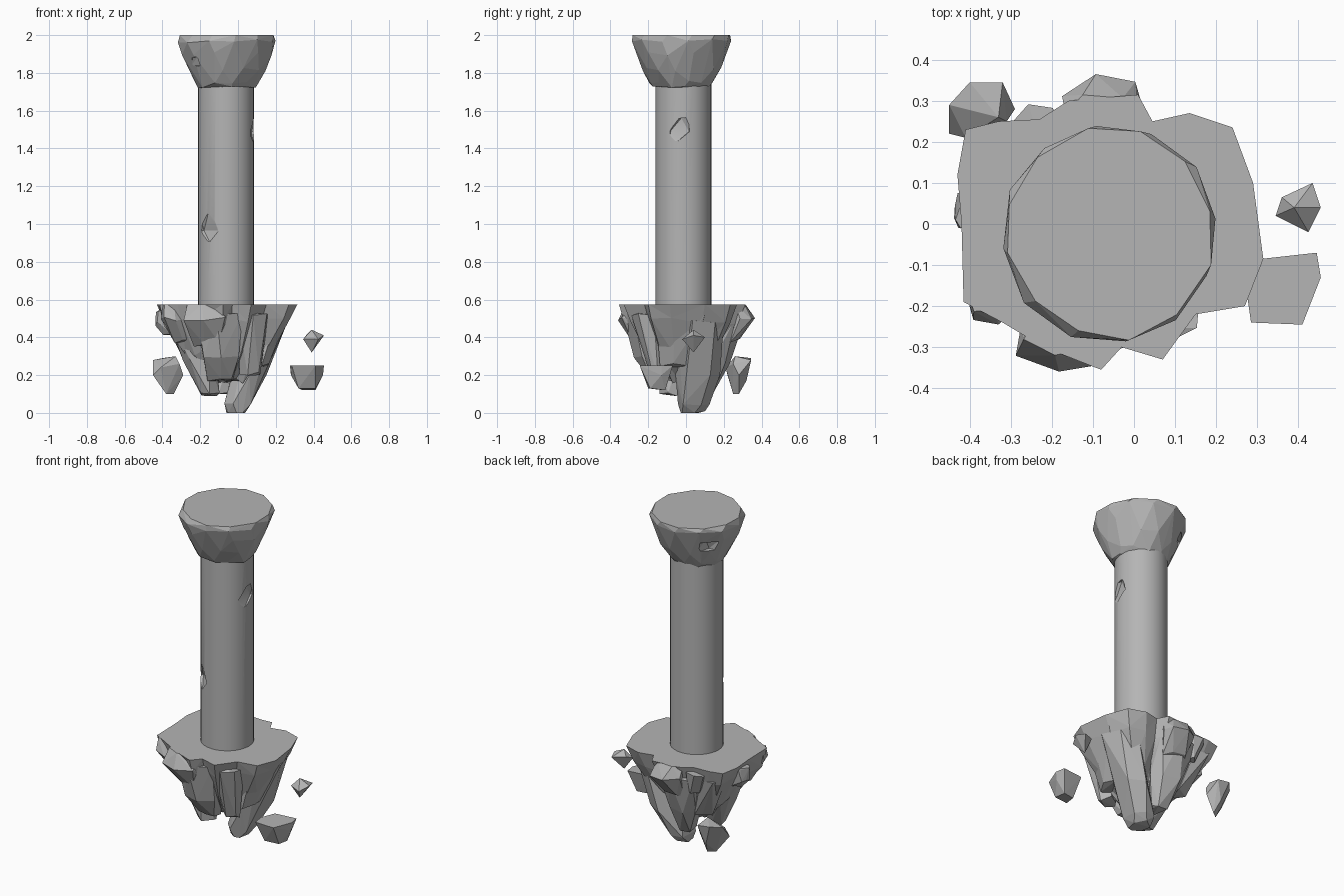
import bpy
import bmesh
import math
import random
from mathutils import Vector

random.seed(7)
cube = bpy.data.objects.get("Cube")
if cube:
    bpy.data.objects.remove(cube, do_unlink=True)

stone = bpy.data.materials.new("grey_stone")
stone.use_nodes = True
grey = (0.46, 0.46, 0.46, 1)
stone.diffuse_color = grey
stone.node_tree.nodes["Principled BSDF"].inputs["Base Color"].default_value = grey

GROUND_TOP = 0.575


def finish(name, bm):
    """Turn a bmesh into a stone object."""
    bmesh.ops.recalc_face_normals(bm, faces=bm.faces)
    mesh = bpy.data.meshes.new(name)
    bm.to_mesh(mesh)
    bm.free()
    mesh.materials.append(stone)
    obj = bpy.data.objects.new(name, mesh)
    bpy.context.collection.objects.link(obj)
    return obj


def hull(name, points):
    """Faceted convex rock around a few points."""
    bm = bmesh.new()
    for p in points:
        bm.verts.new(p)
    res = bmesh.ops.convex_hull(bm, input=bm.verts)
    spare = {v for v in res["geom_interior"] + res["geom_unused"]
             if isinstance(v, bmesh.types.BMVert)}
    bmesh.ops.delete(bm, geom=list(spare), context="VERTS")
    bmesh.ops.dissolve_limit(bm, angle_limit=math.radians(2),
                             verts=bm.verts, edges=bm.edges)
    return finish(name, bm)


def chunk(name, rings, sides=6, jitter=0.012, top=GROUND_TOP):
    """Rough rock from stacked ellipses (x, y, z, x radius, y radius)."""
    points = []
    for x, y, z, rx, ry in rings:
        turn = random.random() * math.tau
        for i in range(sides):
            a = turn + math.tau * i / sides
            p = Vector((x + rx * math.cos(a), y + ry * math.sin(a), z))
            p += Vector([random.uniform(-jitter, jitter) for _ in range(3)])
            p.z = min(max(p.z, 0), top)
            if z >= top:
                p.z = top
            points.append(p)
    return hull(name, points)


def chip(target, rings):
    """Break a chip out of the target."""
    cutter = chunk("chip_cutter", rings, 5, 0.006, top=3)
    cutter.hide_render = True
    mod = target.modifiers.new("chip", "BOOLEAN")
    mod.operation = "DIFFERENCE"
    mod.solver = "EXACT"
    mod.object = cutter
    bpy.context.view_layer.objects.active = target
    bpy.ops.object.modifier_apply(modifier=mod.name)
    bpy.data.objects.remove(cutter, do_unlink=True)


# Round column shaft with two chips
bm = bmesh.new()
bmesh.ops.create_cone(bm, cap_ends=True, segments=32, radius1=0.148,
                      radius2=0.148, depth=1.25)
bmesh.ops.translate(bm, verts=bm.verts, vec=(-0.063, -0.014, 1.155))
column = finish("column_shaft", bm)
chip(column, [(-0.19, -0.16, 1.09, 0.05, 0.03), (-0.19, -0.16, 0.97, 0.09, 0.08),
              (-0.19, -0.17, 0.91, 0.06, 0.05)])
chip(column, [(0.11, -0.02, 1.56, 0.04, 0.04), (0.12, -0.04, 1.49, 0.07, 0.09),
              (0.11, -0.07, 1.44, 0.04, 0.04)])
bpy.ops.object.select_all(action="DESELECT")
column.select_set(True)
bpy.context.view_layer.objects.active = column
bpy.ops.object.shade_smooth_by_angle(angle=math.radians(25))

# Rough stone capital, flaring to a flat top
profile = [(1.725, 0.155), (1.75, 0.17), (1.82, 0.205), (1.9, 0.24),
           (1.97, 0.263), (2.0, 0.255)]
capital = chunk("capital", [(-0.058, -0.026, z, r, r) for z, r in profile],
                12, 0.01, top=2)
chip(capital, [(-0.25, 0.13, 1.9, 0.06, 0.06), (-0.26, 0.14, 1.84, 0.08, 0.08)])
chip(capital, [(-0.24, -0.19, 1.88, 0.03, 0.03), (-0.25, -0.19, 1.84, 0.06, 0.06)])

# Island core: irregular rim lofted down to a narrow underside
rim = [(0.29, 0.1), (0.24, 0.235), (0.135, 0.27), (0.045, 0.25), (0.01, 0.315),
       (-0.16, 0.3), (-0.23, 0.255), (-0.33, 0.25), (-0.41, 0.23), (-0.43, 0.12),
       (-0.42, 0), (-0.415, -0.19), (-0.32, -0.24), (-0.22, -0.3), (-0.08, -0.355),
       (-0.03, -0.3), (0.07, -0.33), (0.15, -0.22), (0.27, -0.2), (0.315, -0.085)]
middle = Vector((-0.07, -0.02))
bm = bmesh.new()
loops = []
for z, scale, rough in [(GROUND_TOP, 1, 0), (0.48, 0.9, 0.03),
                        (0.32, 0.62, 0.025), (0.17, 0.28, 0.015)]:
    loop = []
    for p in rim:
        q = middle + (Vector(p) - middle) * (scale + random.uniform(-rough, rough))
        loop.append(bm.verts.new((q.x, q.y, z + random.uniform(-rough, rough))))
    loops.append(loop)
for upper, lower in zip(loops, loops[1:]):
    for i in range(len(rim)):
        j = (i + 1) % len(rim)
        bm.faces.new((upper[i], upper[j], lower[j], lower[i]))
sides = list(bm.faces)
bm.faces.new(loops[0])
bm.faces.new(loops[-1])
bmesh.ops.triangulate(bm, faces=sides)
finish("island_core", bm)

# Hanging spikes below the island
spikes = {
    "main_spike": [(0.15, 0.07, 0.48, 0.11, 0.13), (0.06, 0.06, 0.2, 0.1, 0.11),
                   (0, 0.04, 0.05, 0.08, 0.09), (-0.01, 0.03, 0, 0.055, 0.07)],
    "right_spike": [(-0.25, -0.02, 0.48, 0.13, 0.14), (-0.21, -0.06, 0.28, 0.09, 0.1),
                    (-0.15, -0.08, 0.1, 0.05, 0.05)],
    "front_spike": [(-0.1, -0.24, 0.52, 0.13, 0.09), (-0.09, -0.2, 0.3, 0.1, 0.08),
                    (-0.09, -0.16, 0.18, 0.07, 0.04)],
    "front_left_spike": [(0.08, -0.21, 0.52, 0.1, 0.09), (0.07, -0.15, 0.21, 0.06, 0.05)],
    "back_spike": [(-0.1, 0.22, 0.5, 0.14, 0.1), (-0.1, 0.15, 0.27, 0.1, 0.08),
                   (-0.08, 0.1, 0.11, 0.05, 0.05)],
    "back_right_spike": [(-0.29, 0.16, 0.5, 0.09, 0.08), (-0.2, 0.12, 0.24, 0.06, 0.05)],
    "left_spike": [(0.2, 0, 0.53, 0.08, 0.16), (0.11, -0.05, 0.25, 0.06, 0.1)],
}
for name, rings in spikes.items():
    chunk(name, rings, 6)

# Broken lumps along the rim
lumps = {
    "right_lump": [(-0.41, 0.03, 0.54, 0.02, 0.05), (-0.42, 0.03, 0.47, 0.03, 0.05),
                   (-0.36, 0.03, 0.42, 0.03, 0.04)],
    "front_lump": [(-0.17, -0.27, 0.575, 0.1, 0.05), (-0.17, -0.29, 0.5, 0.12, 0.07),
                   (-0.15, -0.23, 0.36, 0.08, 0.05)],
    "back_lump": [(-0.08, 0.27, 0.575, 0.08, 0.05), (-0.08, 0.3, 0.5, 0.11, 0.065),
                  (-0.09, 0.24, 0.38, 0.07, 0.05)],
    "front_right_lump": [(-0.35, -0.16, 0.575, 0.05, 0.05),
                         (-0.34, -0.19, 0.5, 0.06, 0.05),
                         (-0.28, -0.14, 0.38, 0.05, 0.05)],
    "back_right_lump": [(-0.24, 0.24, 0.54, 0.06, 0.06), (-0.21, 0.22, 0.42, 0.05, 0.04)],
}
for name, rings in lumps.items():
    chunk(name, rings, 6)

# Floating stones
hull("back_stone", [
    (-0.45, 0.29, 0.28), (-0.4, 0.345, 0.29), (-0.32, 0.345, 0.28), (-0.33, 0.26, 0.3),
    (-0.29, 0.28, 0.2), (-0.45, 0.22, 0.2), (-0.41, 0.21, 0.24), (-0.38, 0.25, 0.1),
    (-0.34, 0.28, 0.1), (-0.36, 0.32, 0.17), (-0.31, 0.25, 0.26)])
hull("small_stone", [
    (0.345, 0.02, 0.39), (0.36, 0.065, 0.41), (0.435, 0.1, 0.4), (0.455, 0.04, 0.41),
    (0.425, -0.02, 0.39), (0.39, 0.04, 0.44), (0.39, 0.04, 0.32)])
hull("front_stone", [
    (0.275, -0.17, 0.25), (0.31, -0.085, 0.25), (0.445, -0.07, 0.25),
    (0.455, -0.13, 0.25), (0.41, -0.245, 0.25), (0.285, -0.24, 0.25),
    (0.28, -0.19, 0.2), (0.45, -0.13, 0.2), (0.32, -0.2, 0.13), (0.34, -0.12, 0.12),
    (0.41, -0.11, 0.12), (0.41, -0.19, 0.13)])
